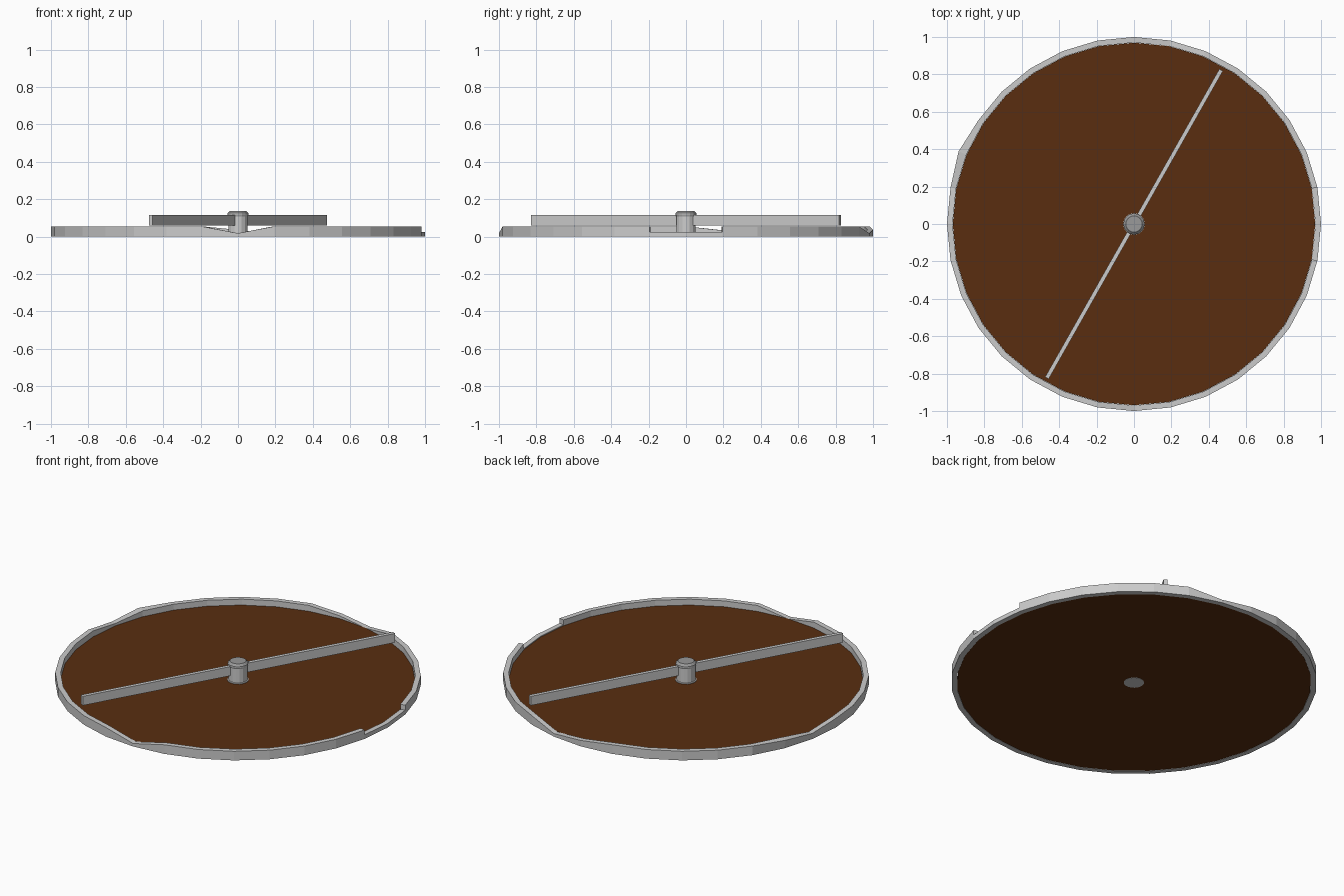
import bpy, bmesh, math
from math import sin, cos, radians

if "Cube" in bpy.data.objects:
    bpy.data.objects.remove(bpy.data.objects["Cube"])


def material(name, rgb):
    m = bpy.data.materials.new(name)
    m.diffuse_color = (*rgb, 1)
    m.use_nodes = True
    m.node_tree.nodes["Principled BSDF"].inputs["Base Color"].default_value = m.diffuse_color
    return m


grey = material("pale grey", (0.6, 0.6, 0.6))
cap_grey = material("cap grey", (0.32, 0.32, 0.32))
brown = material("brown", (0.1, 0.027, 0.005))


def make(name, bm, *mats):
    bmesh.ops.recalc_face_normals(bm, faces=bm.faces)
    me = bpy.data.meshes.new(name)
    bm.to_mesh(me)
    bm.free()
    for m in mats:
        me.materials.append(m)
    ob = bpy.data.objects.new(name, me)
    bpy.context.collection.objects.link(ob)
    return ob


def lathe(bm, profile, sides):
    rings = [[bm.verts.new((r * cos(2 * math.pi * i / sides), r * sin(2 * math.pi * i / sides), z))
              for i in range(sides)] for r, z in profile]
    for a, b in zip(rings, rings[1:]):
        for i in range(sides):
            j = (i + 1) % sides
            bm.faces.new((a[i], a[j], b[j], b[i]))
    bm.faces.new(rings[0])
    bm.faces.new(rings[-1])


# Rim: 32 wall segments whose top edge dips at four places
N, TOP, R_OUT, R_IN = 32, 0.055, 1.0, 0.97
dips = {24: 0.018, 8: 0.036, 7: 0.018, 15: 0.034}   # sloping dips by corner
square = {31, 0}                                     # segments of the square notch
bm = bmesh.new()
for k in range(N):
    sections = []
    for c in (k, (k + 1) % N):
        z = 0.025 if k in square else dips.get(c, TOP)
        a = radians(c * 360 / N)
        bulge = 0.015 if c == 14 else 0
        pts = [(R_OUT, 0), (R_OUT + bulge, z), (R_IN, z), (R_IN, 0)]
        sections.append([bm.verts.new((r * cos(a), r * sin(a), h)) for r, h in pts])
    a, b = sections
    for i in range(4):
        j = (i + 1) % 4
        bm.faces.new((a[i], b[i], b[j], a[j]))
    if k == 31:                                      # vertical ends of the notch
        bm.faces.new(a)
    if k == 0:
        bm.faces.new(b)
    if k == 1:
        bm.faces.new(a)
    if k == 30:
        bm.faces.new(b)
bmesh.ops.remove_doubles(bm, verts=bm.verts, dist=1e-5)
make("rim", bm, grey)

# Floor disc
bm = bmesh.new()
lathe(bm, [(0.969, 0.001), (0.969, 0.02)], N)
make("floor", bm, brown)

# Hub with foot, post and bevelled cap
bm = bmesh.new()
lathe(bm, [(0.056, 0), (0.058, 0.024), (0.052, 0.026), (0.052, 0.108),
           (0.057, 0.118), (0.057, 0.125), (0.044, 0.137)], 16)
hub = make("hub", bm, grey, cap_grey)
for p in hub.data.polygons:
    if p.normal.z > 0.5 and p.center.z > 0.12:
        p.material_index = 1

# Sweeping bar across the hub
bm = bmesh.new()
bmesh.ops.create_cube(bm, size=1)
for v in bm.verts:
    v.co.x *= 1.892
    v.co.y *= 0.022
    v.co.z = 0.0875 + v.co.z * 0.055
bar = make("bar", bm, grey)
bar.rotation_euler.z = radians(60.5)
